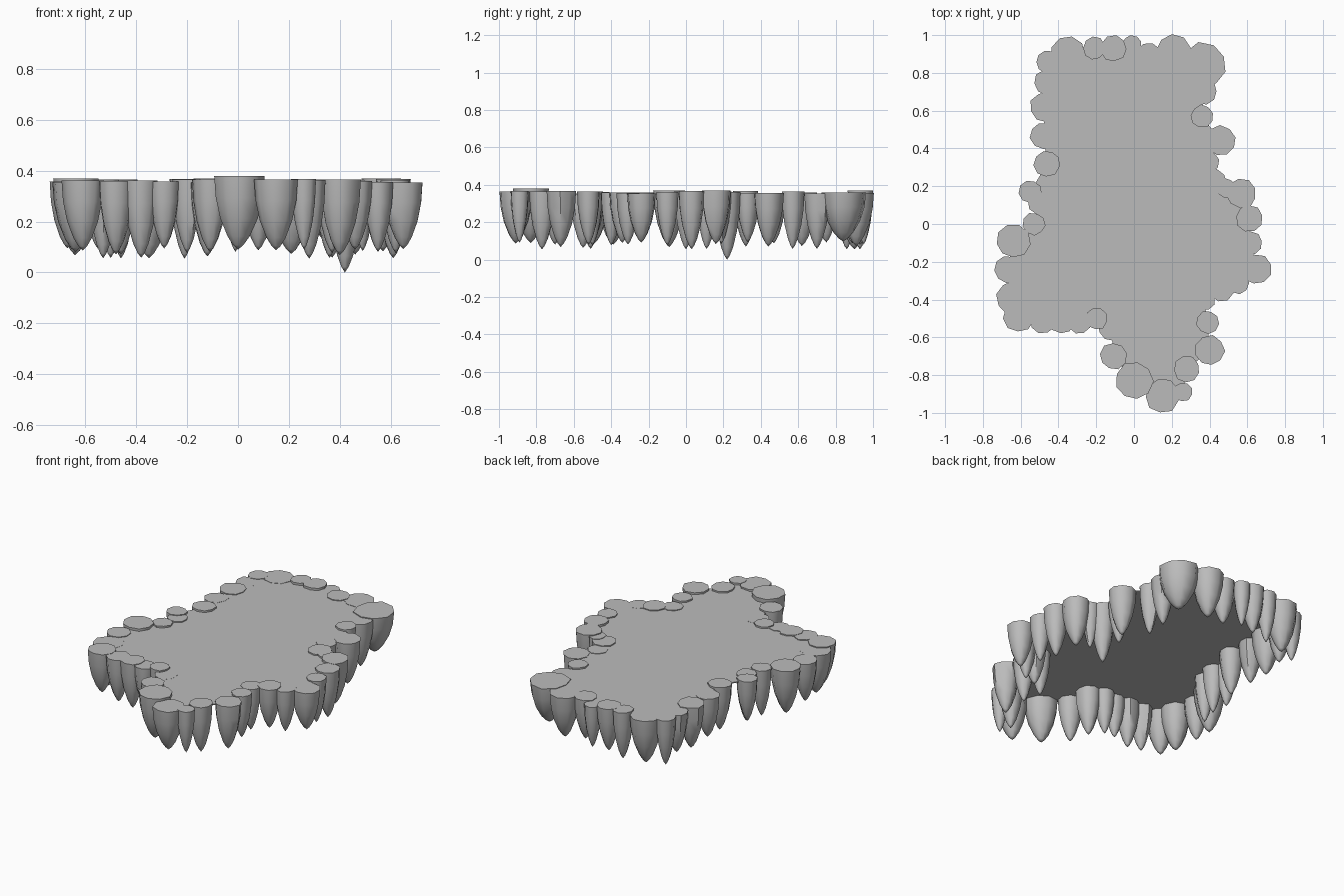
import bpy
import bmesh
import random
from math import cos, sin, tau

random.seed(4)

cube = bpy.data.objects.get("Cube")
if cube:
    bpy.data.objects.remove(cube, do_unlink=True)


def make_material(name, value):
    material = bpy.data.materials.new(name)
    material.use_nodes = True
    colour = (value, value, value, 1)
    material.diffuse_color = colour
    material.node_tree.nodes["Principled BSDF"].inputs["Base Color"].default_value = colour
    return material


stone = make_material("grey stone", 0.5)

# Rim stones in order around the island: x, y and radius in hundredths
RIM = [
    (-46, 86, 6), (-35, 90, 9), (-21, 93, 6), (-11, 93, 7), (-1, 95, 5), (8, 89, 7),
    (21, 91, 9), (37, 84, 12), (37, 70, 7), (36, 57, 6), (46, 44, 8), (39, 33, 6),
    (42, 22, 7), (49, 19, 5), (57, 16, 8), (61, 3, 7), (62, -10, 6), (65, -24, 8),
    (55, -31, 6), (46, -34, 7), (37, -40, 6), (39, -52, 6), (40, -67, 8),
    (28, -77, 7), (26, -89, 5), (15, -91, 9), (0, -83, 10), (-11, -70, 7),
    (-12, -55, 7), (-20, -50, 6), (-29, -52, 6), (-38, -51, 7), (-48, -51, 7),
    (-61, -49, 8), (-64, -39, 9), (-67, -24, 7), (-64, -9, 9), (-53, 0, 6),
    (-50, 11, 6), (-55, 17, 6), (-46, 32, 7), (-48, 47, 7), (-47, 62, 8), (-46, 75, 7),
]
DECK_HEIGHT = 0.354
TALLEST, DEEPEST = (0, -83), (42, 22)

# Side profile of a stone: share of its depth, share of its radius
PROFILE = [(0, 1), (0.3, 0.93), (0.58, 0.74), (0.82, 0.44), (0.94, 0.2)]


def finish(name, bm, smooth):
    bmesh.ops.recalc_face_normals(bm, faces=bm.faces)
    mesh = bpy.data.meshes.new(name)
    bm.to_mesh(mesh)
    bm.free()
    mesh.materials.append(stone)
    part = bpy.data.objects.new(name, mesh)
    bpy.context.collection.objects.link(part)
    if smooth:
        bpy.ops.object.select_all(action="DESELECT")
        part.select_set(True)
        bpy.context.view_layer.objects.active = part
        bpy.ops.object.shade_smooth_by_angle(angle=tau / 7)


def hanging_stone(x, y, radius, top, tip):
    """Flat-topped stone with slightly uneven sides, tapering to a point."""
    bm = bmesh.new()
    sides = 9
    turn = random.uniform(0, tau)
    uneven = [random.uniform(0.94, 1.06) for _ in range(sides)]
    rings = []
    for depth, width in PROFILE:
        z = top + (tip - top) * depth
        ring = []
        for i, bump in enumerate(uneven):
            angle = turn + tau * i / sides
            reach = radius * width * bump
            ring.append(bm.verts.new((x + reach * cos(angle), y + reach * sin(angle), z)))
        rings.append(ring)
    bm.faces.new(rings[0])
    point = bm.verts.new((x, y, tip))
    for i in range(sides):
        j = (i + 1) % sides
        for upper, lower in zip(rings, rings[1:]):
            bm.faces.new((upper[i], upper[j], lower[j], lower[i]))
        bm.faces.new((rings[-1][i], rings[-1][j], point))
    finish("rim_stone", bm, True)


# Stones around the rim
for x, y, radius in RIM:
    top = random.uniform(DECK_HEIGHT - 0.001, DECK_HEIGHT + 0.016)
    tip = random.uniform(0.05, 0.1)
    if (x, y) == TALLEST:
        top, tip = 0.38, 0.09
    if (x, y) == DEEPEST:
        tip = 0
    hanging_stone(x / 100, y / 100, radius / 100, top, tip)

# Thin flat deck joining the stones, with its edge through their middles
deck = bmesh.new()
outline = [deck.verts.new((x / 100, y / 100, DECK_HEIGHT)) for x, y, _ in RIM]
face = deck.faces.new(outline)
slab = bmesh.ops.extrude_face_region(deck, geom=[face])
for item in slab["geom"]:
    if isinstance(item, bmesh.types.BMVert):
        item.co.z -= 0.006
finish("island_deck", deck, False)
